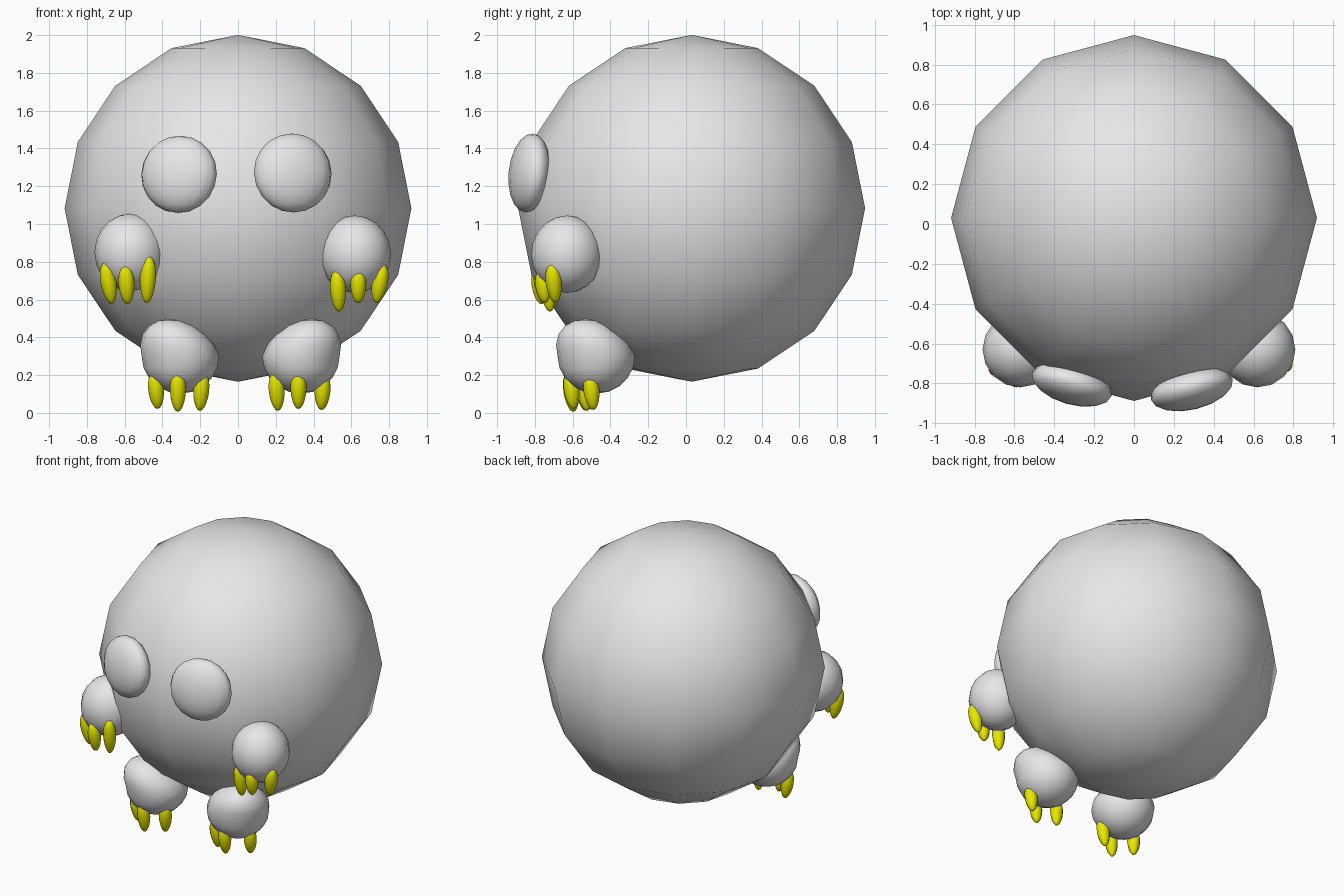
import bpy
import bmesh
from math import radians
from mathutils import Matrix, Vector, Euler

cube = bpy.data.objects.get("Cube")
if cube:
    bpy.data.objects.remove(cube, do_unlink=True)


def make_material(name, color):
    mat = bpy.data.materials.new(name)
    mat.use_nodes = True
    mat.diffuse_color = color
    mat.node_tree.nodes["Principled BSDF"].inputs["Base Color"].default_value = color
    return mat


grey = make_material("light_grey", (0.8, 0.8, 0.8, 1))
yellow = make_material("claw_yellow", (0.8, 0.8, 0.0, 1))


def ellipsoid(name, center, radii, mat, segments=16, rings=10, tilt=(0, 0, 0), shape=None):
    """Smooth sphere, scaled, optionally reshaped, tilted and placed."""
    bm = bmesh.new()
    bmesh.ops.create_uvsphere(bm, u_segments=segments, v_segments=rings, radius=1)
    turn = Euler([radians(a) for a in tilt]).to_matrix()
    size = Matrix.Diagonal(radii)
    for v in bm.verts:
        co = v.co.copy()
        if shape:
            co = shape(co)
        v.co = turn @ (size @ co)
    for f in bm.faces:
        f.smooth = True
    mesh = bpy.data.meshes.new(name)
    bm.to_mesh(mesh)
    bm.free()
    mesh.materials.append(mat)
    obj = bpy.data.objects.new(name, mesh)
    obj.location = center
    bpy.context.collection.objects.link(obj)
    return obj


# Round body
ellipsoid("body", (0, 0.03, 1.083), (0.918, 0.918, 0.918), grey, 12, 8)

# Flattened eyes, turned to follow the body
ellipsoid("left_eye", (0.29, -0.83, 1.27), (0.212, 0.1, 0.21), grey, tilt=(-6, 0, 14))
ellipsoid("right_eye", (-0.312, -0.805, 1.263), (0.208, 0.1, 0.205), grey, tilt=(-6, 0, -16))

# Hands
ellipsoid("left_hand", (0.62, -0.63, 0.84), (0.19, 0.19, 0.205), grey)
ellipsoid("right_hand", (-0.57, -0.63, 0.85), (0.19, 0.19, 0.205), grey)


# Feet, with the top leaning forward and outward
def foot_shape(side):
    def shape(co):
        t = max(co.z, 0)
        return co + Vector((side * 0.28 * t, -0.28 * t, 0))
    return shape


for side, name, x in ((1, "left_foot", 0.333), (-1, "right_foot", -0.305)):
    ellipsoid(name, (x, -0.475, 0.3), (0.205, 0.205, 0.198), grey, shape=foot_shape(side))


# Claws: x, y, bottom, top and sideways lean in degrees
def claw_shape(co):
    taper = 1 + 0.12 * co.z
    return Vector((co.x * taper, co.y * taper, co.z))


claws = {
    "left_hand": ((0.53, -0.73, 0.535, 0.76, -3), (0.637, -0.755, 0.58, 0.76, 0),
                  (0.75, -0.70, 0.58, 0.79, 10)),
    "right_hand": ((-0.685, -0.72, 0.575, 0.80, -9), (-0.59, -0.775, 0.575, 0.78, -3),
                   (-0.477, -0.765, 0.58, 0.83, 3)),
    "left_foot": ((0.205, -0.535, 0.01, 0.22, -4), (0.32, -0.605, 0.02, 0.225, 0),
                  (0.447, -0.50, 0.015, 0.21, 3)),
    "right_foot": ((-0.433, -0.52, 0.02, 0.22, -5), (-0.318, -0.607, 0.005, 0.225, 0),
                   (-0.195, -0.54, 0.01, 0.22, 4)),
}
for limb, row in claws.items():
    for i, (x, y, low, high, lean) in enumerate(row, 1):
        ellipsoid(f"{limb}_claw_{i}", (x, y, (low + high) / 2), (0.042, 0.042, (high - low) / 2),
                  yellow, 12, 10, tilt=(6, lean, 0), shape=claw_shape)
